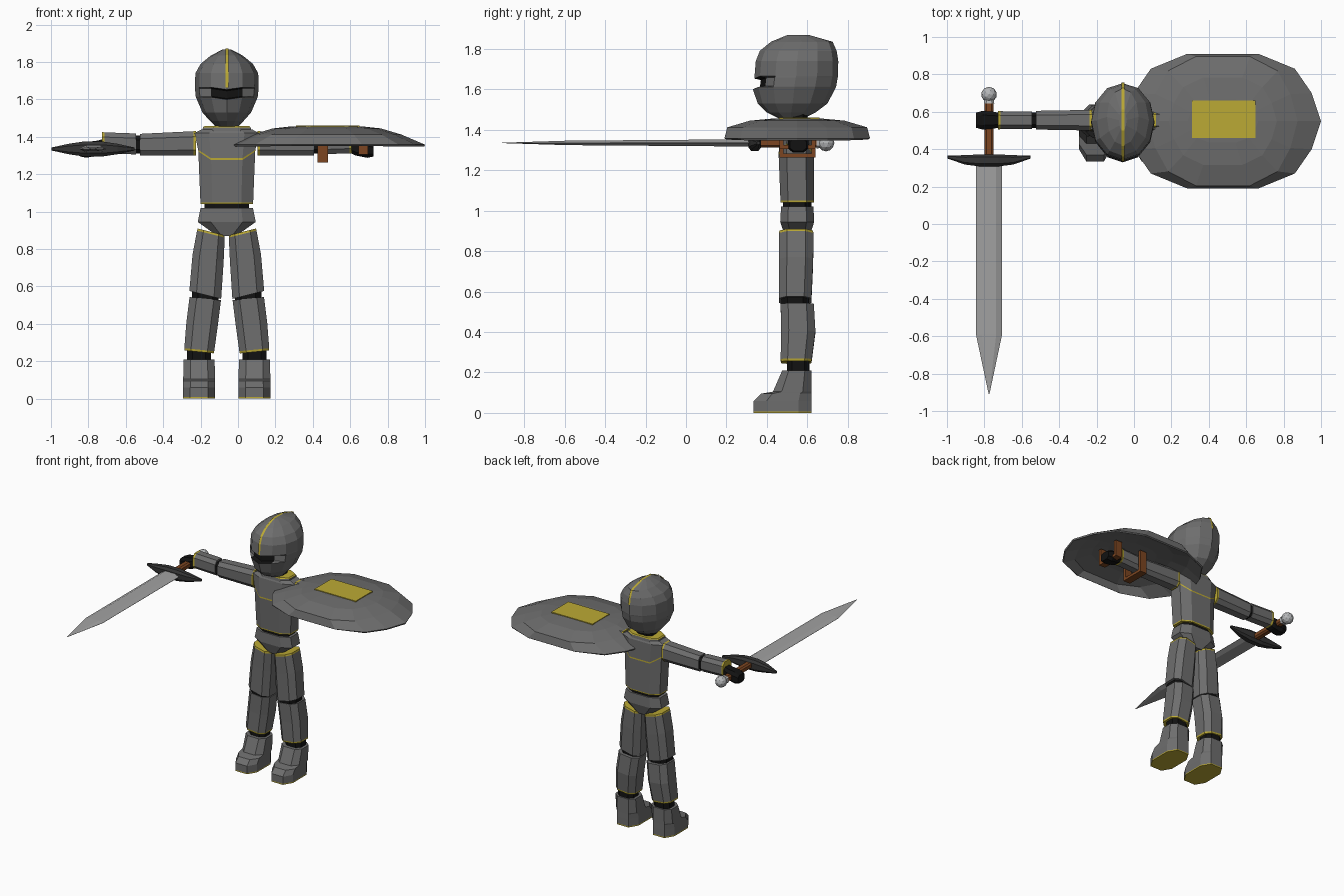
import bpy, bmesh, math
from mathutils import Vector

cube = bpy.data.objects.get("Cube")
if cube:
    bpy.data.objects.remove(cube, do_unlink=True)

CX, CY = -0.06, 0.55          # body centre line


def material(name, r, g, b):
    mat = bpy.data.materials.new(name)
    mat.use_nodes = True
    mat.diffuse_color = (r, g, b, 1)
    mat.node_tree.nodes["Principled BSDF"].inputs["Base Color"].default_value = (r, g, b, 1)
    return mat


STEEL = material("armour steel", 0.155, 0.155, 0.155)
BLACK = material("black cloth", 0.006, 0.006, 0.006)
GOLD = material("gold trim", 0.5, 0.4, 0.035)
BLADE = material("blade steel", 0.36, 0.36, 0.36)
LEATHER = material("brown leather", 0.2, 0.06, 0.015)
IRON = material("dark iron", 0.035, 0.035, 0.035)
SILVER = material("pale silver", 0.46, 0.47, 0.48)


def finish(name, bm, mats):
    bmesh.ops.recalc_face_normals(bm, faces=bm.faces)
    mesh = bpy.data.meshes.new(name)
    bm.to_mesh(mesh)
    bm.free()
    for mat in mats:
        mesh.materials.append(mat)
    obj = bpy.data.objects.new(name, mesh)
    bpy.context.collection.objects.link(obj)
    return obj


def skin(name, loops, mats, segment_mats=None, close_start=True):
    """Bridge point loops; segment_mats(i, j) gives a material index."""
    bm = bmesh.new()
    rings = [[bm.verts.new(p) for p in loop] for loop in loops]
    n = len(rings[0])
    pick = segment_mats or (lambda i, j: 0)
    for i in range(len(rings) - 1):
        for j in range(n):
            k = (j + 1) % n
            face = bm.faces.new((rings[i][j], rings[i][k], rings[i + 1][k], rings[i + 1][j]))
            face.material_index = pick(i, j)
    if close_start:
        bm.faces.new(rings[0]).material_index = pick(0, 0)
    bm.faces.new(rings[-1]).material_index = pick(len(rings) - 2, 0)
    return finish(name, bm, mats)


AXES = {"z": lambda u, v, t: (u, v, t),
        "x": lambda u, v, t: (t, u, v),
        "y": lambda u, v, t: (u, t, v)}


def loft(name, axis, rings, mats, gold=(), cut=(0.55, 0.55), side=1, mid=CX, tilt=0, lift=None):
    """Octagonal loft. Ring: position, u centre, u half, v centre, v half."""
    loops = []
    for i, (t, uc, uh, vc, vh) in enumerate(rings):
        a, b = cut[0] * uh, cut[1] * vh
        shape = [(a, vh), (uh, b), (uh, -b), (a, -vh), (-a, -vh), (-uh, -b), (-uh, b), (-a, vh)]
        loop = []
        for u, v in shape:
            rise = lift[i] if lift and abs(u) == uh else 0
            x, y, z = AXES[axis](uc + u, vc + v, t + tilt * u + rise)
            loop.append((mid + side * x, y, z))
        loops.append(loop)
    return skin(name, loops, mats, lambda i, j: 1 if i in gold else 0)


def box(name, lo, hi, mat):
    bm = bmesh.new()
    bmesh.ops.create_cube(bm, size=1)
    lo, hi = Vector(lo), Vector(hi)
    for v in bm.verts:
        v.co = (lo + hi) / 2 + v.co * (hi - lo)
    return finish(name, bm, [mat])


TRIM = [STEEL, GOLD]

# Torso, collar, waist and hips
loft("torso", "z", [(1.04, 0, .14, CY, .082), (1.05, 0, .141, CY, .083),
                    (1.276, 0, .152, .545, .087), (1.286, 0, .153, .545, .087),
                    (1.42, 0, .172, CY, .08), (1.44, 0, .135, CY, .07)],
     TRIM, gold=(0, 2), lift=[0, 0, .045, .045, 0, 0])
loft("collar", "z", [(1.43, 0, .13, CY, .075), (1.45, 0, .128, CY, .073),
                     (1.457, 0, .12, CY, .07)], TRIM, gold=(1,))
loft("neck", "z", [(1.44, 0, .065, CY, .05), (1.49, 0, .065, CY, .05)], [BLACK])
loft("waist", "z", [(1.01, 0, .12, CY, .07), (1.05, 0, .12, CY, .07)], [BLACK])
loft("hips", "z", [(.87, 0, .05, CY, .06), (.945, 0, .155, CY, .084),
                   (1.02, 0, .14, CY, .08)], [STEEL])

# Legs and arms
for side, tag in ((-1, "right"), (1, "left")):
    loft(tag + "_thigh", "z", [(.555, .115, .085, .54, .08), (.75, .1, .083, .545, .084),
                               (.88, .085, .074, .545, .085), (.892, .084, .072, .545, .083)],
         TRIM, gold=(2,), side=side, tilt=0.25)
    loft(tag + "_knee", "z", [(.52, .115, .07, .54, .068), (.57, .115, .07, .54, .068)],
         [BLACK], side=side, tilt=0.25)
    loft(tag + "_shin", "z", [(.25, .148, .078, .545, .075), (.262, .147, .08, .545, .077),
                              (.4, .132, .084, .555, .085), (.535, .115, .084, CY, .082)],
         TRIM, gold=(0,), side=side, tilt=0.1)
    loft(tag + "_ankle", "z", [(.19, .148, .064, .555, .055), (.26, .148, .064, .555, .055)],
         [BLACK], side=side)
    loft(tag + "_boot", "z", [(0, .148, .086, .478, .143), (.008, .148, .086, .478, .143),
                              (.06, .148, .086, .478, .143), (.095, .148, .085, .495, .125),
                              (.105, .148, .085, .525, .095), (.21, .148, .083, .548, .072)],
         TRIM, gold=(0,), side=side)
    loft(tag + "_upper_arm", "x", [(.165, .555, .056, 1.365, .066), (.177, .555, .055, 1.365, .065),
                                   (.465, .555, .05, 1.358, .058)], TRIM, gold=(0,), side=side)
    loft(tag + "_elbow", "x", [(.45, .555, .042, 1.358, .048), (.5, .555, .042, 1.358, .048)],
         [BLACK], side=side)
    loft(tag + "_forearm", "x", [(.485, .555, .046, 1.362, .056), (.655, .555, .048, 1.368, .056),
                                 (.668, .555, .05, 1.368, .058)], TRIM, gold=(1,), side=side)
    loft(tag + "_hand", "x", [(.64, .555, .035, 1.36, .035), (.69, .555, .045, 1.34, .04),
                              (.75, .555, .05, 1.33, .042), (.785, .555, .04, 1.325, .03)],
         [BLACK], side=side)

# Helmet: z, front y, back y, half width; the two visor rings are recessed in front
HELMET = [(1.455, .46, .58, .06), (1.485, .40, .64, .09), (1.53, .355, .70, .13),
          (1.612, .33, .742, .165), (1.617, .33, .743, .166), (1.658, .335, .75, .17),
          (1.665, .338, .752, .17), (1.74, .345, .753, .168), (1.79, .365, .745, .14),
          (1.835, .42, .725, .085), (1.868, .5, .61, .02)]
loops = []
for i, (z, front, back, half) in enumerate(HELMET):
    loop = []
    for j in range(12):
        a = math.radians(30 * j)
        y = (front + back) / 2 - math.cos(a) * (back - front) / 2
        near_front = j in (11, 0, 1)
        if i in (4, 5) and near_front:
            y += 0.035
        drop = 0.012 if i in (3, 4, 5, 6) and j == 0 else 0
        loop.append((CX + half * math.sin(a), y, z - drop))
    loops.append(loop)
skin("helmet", loops, [STEEL, BLACK], lambda i, j: 1 if i in (3, 4, 5) and j in (11, 0) else 0)

# Gold crest line over the helmet ridge
upper = HELMET[6:]
ridge = [(f, z) for z, f, b, h in upper] + [(b, z) for z, f, b, h in reversed(upper[1:])]
bm = bmesh.new()
rows = []
for y, z in ridge:
    out = (Vector((0, y, z)) - Vector((0, CY, 1.68))).normalized() * 0.004
    rows.append([bm.verts.new((CX + s * 0.008, y + out.y, z + out.z)) for s in (-1, 1)])
for a, b in zip(rows, rows[1:]):
    bm.faces.new((a[0], a[1], b[1], b[0]))
finish("helmet_crest", bm, [GOLD])

# Sword
SX, SZ = -0.775, 1.335
loft("sword_blade", "y", [(.33, 0, .07, SZ, .018), (-.59, 0, .07, SZ, .011),
                          (-.91, 0, .002, SZ, .001)], [BLADE], cut=(0.55, 0.06), mid=SX)
loft("sword_grip", "y", [(.34, 0, .025, SZ, .022), (.66, 0, .025, SZ, .022)], [LEATHER], mid=SX)
loft("sword_guard", "x", [(-.222, .358, .008, SZ, .008), (-.13, .343, .025, SZ, .028),
                          (-.05, .34, .032, SZ, .04), (.05, .34, .032, SZ, .04),
                          (.13, .343, .025, SZ, .028), (.222, .358, .008, SZ, .008)],
     [IRON], mid=SX)
loft("pommel_neck", "y", [(.645, 0, .028, SZ, .028), (.68, 0, .022, SZ, .022)], [SILVER], mid=SX)
bm = bmesh.new()
bmesh.ops.create_icosphere(bm, subdivisions=2, radius=0.042)
bmesh.ops.translate(bm, verts=bm.verts, vec=(SX, .692, SZ))
finish("sword_pommel", bm, [SILVER])

# Shield: flat-sided oval dome, open underneath
quarter = [(.525, 0), (.475, .15), (.385, .28), (.19, .36)]
half = quarter + [(-x, y) for x, y in reversed(quarter)]
outline = half + [(x, -y) for x, y in reversed(half[1:-1])]
MX = 0.475
loops = [[(MX + x * sx, CY + y * sy, z) for x, y in outline]
         for sx, sy, z in ((1, 1, 1.358), (.76, .96, 1.412), (.55, .65, 1.445), (.36, .32, 1.456))]
shield = skin("shield", loops, [STEEL], close_start=False)
solid = shield.modifiers.new("thickness", "SOLIDIFY")
solid.thickness = 0.012
solid.offset = -1
box("shield_emblem", (MX + .005 - .17, CY + .01 - .1, 1.452), (MX + .005 + .17, CY + .01 + .1, 1.461), GOLD)

# Leather straps behind the shield
for name, x0, x1, bottom in (("arm_strap", .425, .48, 1.262), ("hand_strap", .645, .695, 1.305)):
    for y0, y1, tag in ((.462, .482, "front"), (.62, .64, "back")):
        box(name + "_" + tag, (x0, y0, bottom), (x1, y1, 1.425), LEATHER)
    box(name + "_base", (x0, .462, bottom), (x1, .64, bottom + .02), LEATHER)
